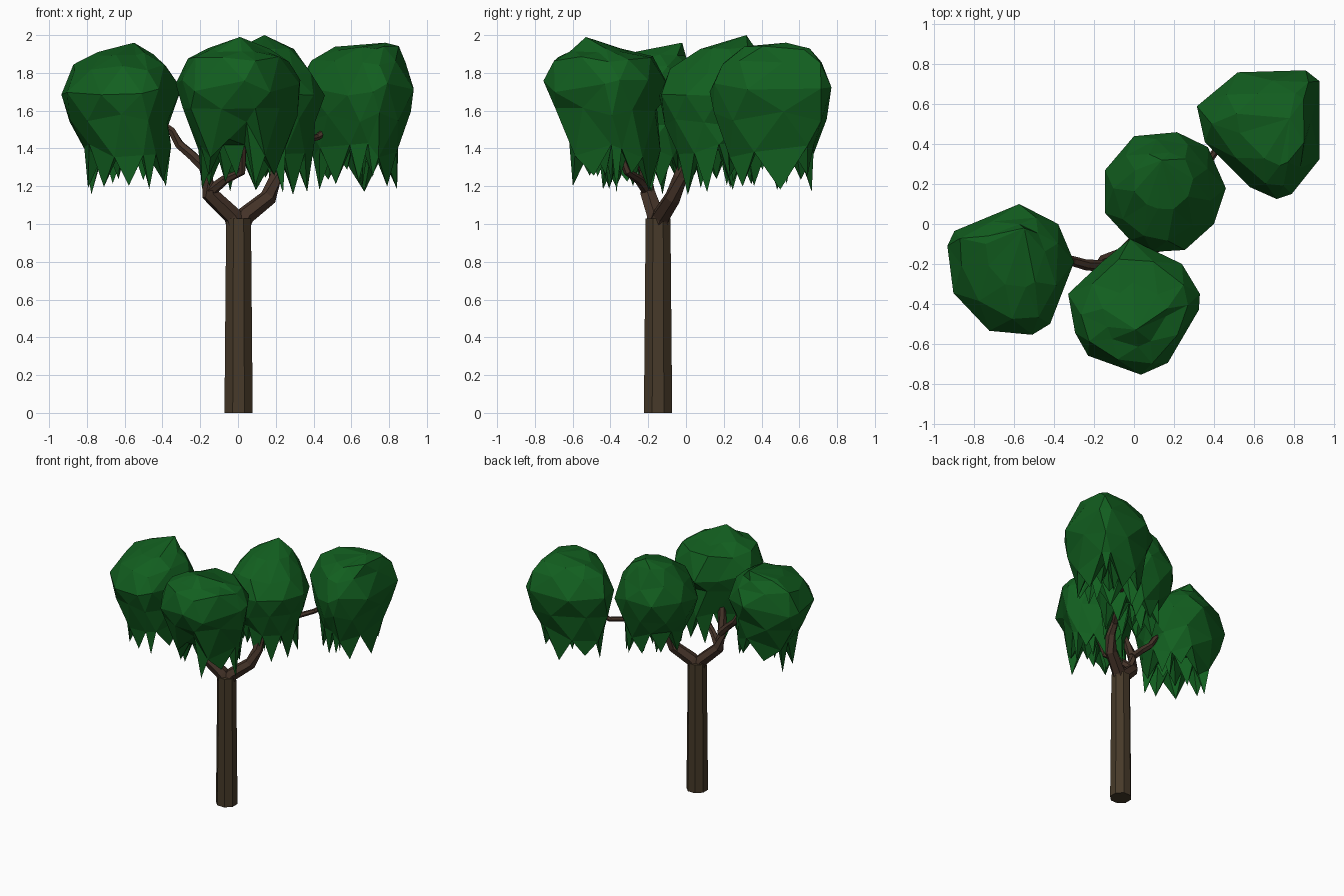
import bpy, bmesh, math, random
from mathutils import Vector

if "Cube" in bpy.data.objects:
    bpy.data.objects.remove(bpy.data.objects["Cube"])

random.seed(4)


def material(name, rgb):
    m = bpy.data.materials.new(name)
    m.diffuse_color = (*rgb, 1)
    m.use_nodes = True
    m.node_tree.nodes["Principled BSDF"].inputs["Base Color"].default_value = m.diffuse_color
    return m


BARK = material("bark", (0.062, 0.042, 0.022))
TWIG = material("twig_bark", (0.06, 0.034, 0.022))
LEAF = material("leaf", (0.006, 0.115, 0.014))


def finish(bm, name, mat):
    bmesh.ops.recalc_face_normals(bm, faces=bm.faces)
    me = bpy.data.meshes.new(name)
    bm.to_mesh(me)
    bm.free()
    me.materials.append(mat)
    ob = bpy.data.objects.new(name, me)
    bpy.context.collection.objects.link(ob)


def tube(name, path, radii, mat, sides=6, turn=0.0):
    """Faceted tapering tube swept along a path."""
    bm = bmesh.new()
    pts = [Vector(p) for p in path]
    rings = []
    for i, p in enumerate(pts):
        t = pts[min(i + 1, len(pts) - 1)] - pts[max(i - 1, 0)]
        q = t.to_track_quat('Z', 'Y')
        ring = []
        for k in range(sides):
            a = math.tau * (k + turn) / sides
            ring.append(bm.verts.new(p + q @ Vector((math.cos(a), math.sin(a), 0)) * radii[i]))
        rings.append(ring)
    for a, b in zip(rings, rings[1:]):
        for k in range(sides):
            j = (k + 1) % sides
            bm.faces.new((a[k], a[j], b[j], b[k]))
    bm.faces.new(rings[0])
    bm.faces.new(rings[-1])
    finish(bm, name, mat)


def clump(name, outline, apex, mid, crown=0.48, drop=0.05, shoulder=0.85, lean=(0, 0), arch=None):
    """Faceted crown over a narrower skirt of hanging points, with more points underneath."""
    n = len(outline)
    pts = [Vector(p) for p in outline]
    mids = [(pts[i] + pts[(i + 1) % n]) / 2 for i in range(n)]
    xs, ys = [p.x for p in pts], [p.y for p in pts]
    c = Vector(((min(xs) + max(xs)) / 2, (min(ys) + max(ys)) / 2))
    top = Vector(apex[:2])
    foot = c + Vector(lean)
    bm = bmesh.new()

    def ring(base, scale, z, jitter, o=c):
        out = []
        for p in base:
            wobble = random.uniform(0.96, 1.04) if scale < 0.99 else 1
            q = o + (p - c) * scale * wobble
            out.append(bm.verts.new((q.x, q.y, z + random.uniform(-jitter, jitter))))
        return out

    peak = bm.verts.new(apex)
    high = ring(pts, crown, apex[2] - drop, 0.012, c.lerp(top, 0.35))
    upper = ring(mids, shoulder, mid + 0.14, 0.02, c.lerp(top, 0.1))
    wide = ring(pts, 1.0, mid, 0.035)
    low = ring(mids, 0.93, mid - 0.14, 0.03)
    valley = ring(pts, 0.72, 1.39, 0.04, foot)
    tip = ring(mids, 0.69, 1.21, 0.06, foot)
    inner = ring(pts, 0.42, 1.42, 0.03, foot)
    hub = bm.verts.new((foot.x, foot.y, 1.45))
    if arch is not None:
        valley[arch].co.z = 1.54
        tip[arch].co.z = 1.45
    for i in range(n):
        j = (i + 1) % n
        faces = [(peak, high[i], high[j]), (high[i], upper[i], high[j]),
                 (high[j], upper[i], upper[j]), (upper[i], wide[j], upper[j]),
                 (upper[i], wide[i], wide[j]), (wide[i], low[i], wide[j]),
                 (wide[j], low[i], low[j]), (low[i], valley[j], low[j]),
                 (low[i], valley[i], valley[j]), (valley[i], tip[i], valley[j]),
                 (valley[i], inner[i], tip[i]), (valley[j], tip[i], inner[j]),
                 (inner[i], inner[j], tip[i])]
        if i % 2:
            # hanging point under the middle of the clump
            p = (inner[i].co + inner[j].co + hub.co) / 3
            s = bm.verts.new((p.x, p.y, 1.24 + random.uniform(-.05, .05)))
            faces += [(inner[i], s, inner[j]), (inner[j], s, hub), (hub, s, inner[i])]
        else:
            faces.append((inner[i], hub, inner[j]))
        for f in faces:
            bm.faces.new(f)
    finish(bm, name, LEAF)


# Trunk
tube("trunk", [(0.003, -0.148, 0), (0.003, -0.148, 1.03)], [0.081, 0.071], BARK, 8, 0.5)

# Main limbs
tube("left_limb", [(0, -.15, .98), (-.03, -.16, 1.045), (-.15, -.2, 1.16), (-.17, -.22, 1.29),
                   (-.14, -.26, 1.42), (-.1, -.31, 1.56)],
     [.06, .05, .045, .036, .03, .022], TWIG)
tube("right_limb", [(0, -.15, .98), (.04, -.13, 1.045), (.16, -.07, 1.14), (.2, -.03, 1.25),
                    (.2, .04, 1.42), (.17, .15, 1.62)],
     [.06, .05, .045, .038, .032, .022], TWIG)

# Side branches
tube("left_branch", [(-.16, -.21, 1.28), (-.24, -.205, 1.36), (-.31, -.185, 1.42),
                     (-.35, -.18, 1.49), (-.5, -.2, 1.6)],
     [.03, .027, .025, .023, .018], TWIG)
tube("front_branch", [(-.15, -.2, 1.17), (-.07, -.25, 1.235), (.02, -.31, 1.275), (.03, -.37, 1.45)],
     [.032, .025, .021, .018], TWIG)
tube("back_branch", [(.2, .02, 1.34), (.29, .2, 1.43), (.42, .38, 1.46), (.58, .45, 1.58)],
     [.028, .022, .018, .015], TWIG)

# Leaf clumps, outlines seen from above
clump("left_leaves", [(-.575, .10), (-.38, 0), (-.30, -.19), (-.42, -.5), (-.51, -.555),
                      (-.725, -.535), (-.905, -.345), (-.935, -.11), (-.90, -.035)],
      (-.55, -.02, 1.96), 1.69, drop=0.06, shoulder=0.84, lean=(.04, 0))
clump("front_leaves", [(-.02, -.075), (.24, -.2), (.33, -.35), (.325, -.43), (.17, -.695),
                       (.035, -.755), (-.23, -.66), (-.295, -.545), (-.33, -.35), (-.155, -.185)],
      (.01, -.53, 1.99), 1.73, drop=0.07, lean=(.02, .03), arch=5)
clump("middle_leaves", [(0, .44), (.215, .46), (.37, .385), (.46, .18), (.40, 0), (.255, -.13),
                        (.09, -.14), (-.02, -.08), (-.145, .055), (-.145, .27)],
      (.14, .32, 2.0), 1.67, drop=0.065, lean=(.02, 0))
clump("back_leaves", [(.315, .59), (.52, .76), (.86, .77), (.93, .715), (.93, .325),
                      (.79, .15), (.715, .125), (.58, .185), (.355, .41)],
      (.78, .53, 1.96), 1.71, crown=0.55, drop=0.03, shoulder=0.84)
